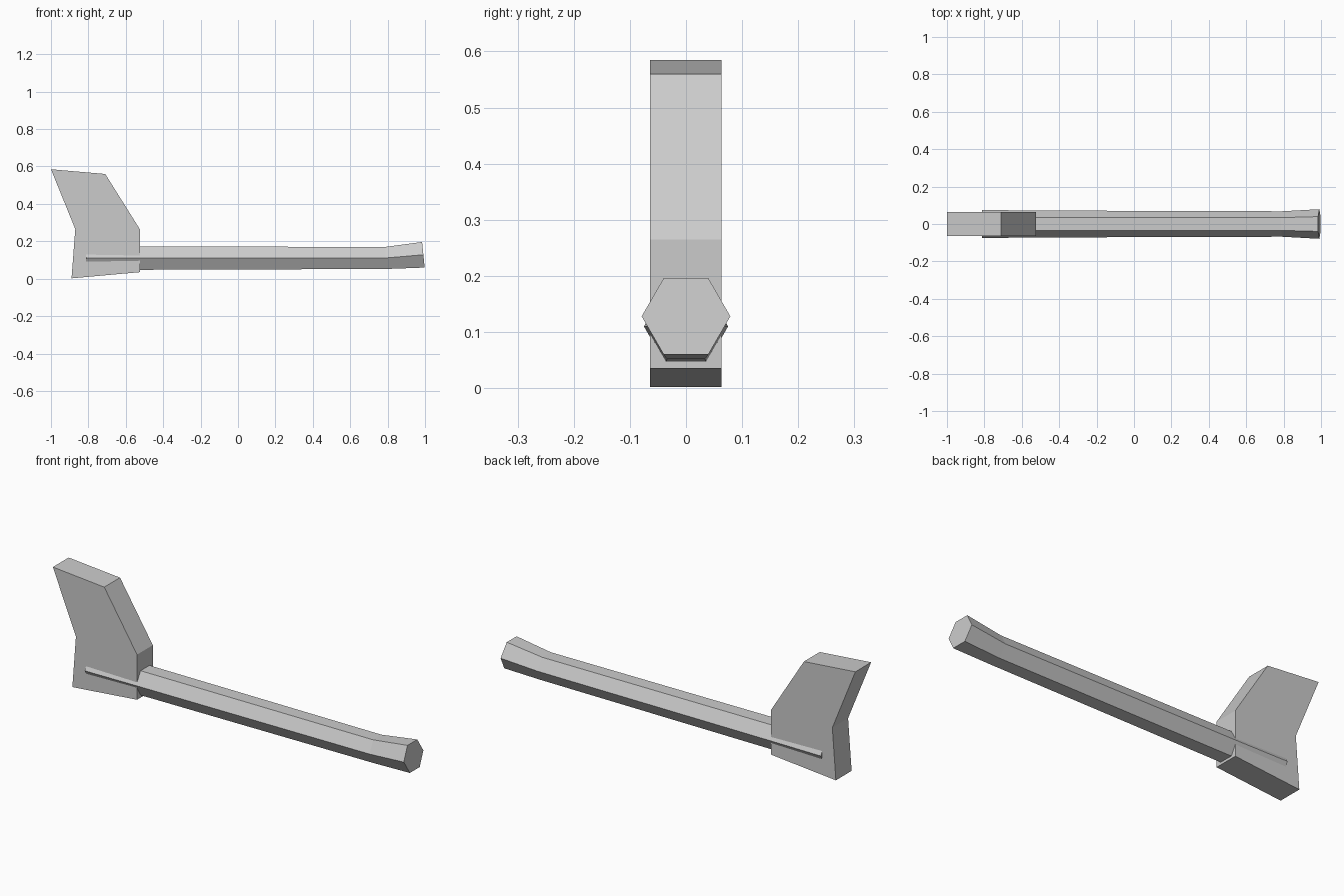
import bpy
import bmesh
import math

cube = bpy.data.objects.get("Cube")
if cube:
    bpy.data.objects.remove(cube, do_unlink=True)

# One plain grey for the whole tool
GREY = (0.6, 0.6, 0.6, 1)
grey = bpy.data.materials.new("plain grey")
grey.use_nodes = True
grey.diffuse_color = GREY
grey.node_tree.nodes["Principled BSDF"].inputs["Base Color"].default_value = GREY


def loft(name, rings):
    """Skin equal-sized rings of points and cap both ends."""
    bm = bmesh.new()
    loops = [[bm.verts.new(p) for p in ring] for ring in rings]
    n = len(loops[0])
    for a, b in zip(loops, loops[1:]):
        for i in range(n):
            j = (i + 1) % n
            bm.faces.new((a[i], a[j], b[j], b[i]))
    bm.faces.new(loops[0])
    bm.faces.new(loops[-1])
    bmesh.ops.recalc_face_normals(bm, faces=bm.faces)
    mesh = bpy.data.meshes.new(name)
    bm.to_mesh(mesh)
    bm.free()
    mesh.materials.append(grey)
    obj = bpy.data.objects.new(name, mesh)
    bpy.context.collection.objects.link(obj)
    return obj


def hexagon(x, z, radius, lean):
    """Cross-section with corners to the sides, leaning back at the top."""
    ring = []
    for i in range(6):
        a = i * math.pi / 3
        up = radius * math.sin(a)
        ring.append((x - lean * up, radius * math.cos(a), z + up))
    return ring


# Axe head: side outline extruded across the width
outline = [(-1, 0.585), (-0.71, 0.56), (-0.525, 0.265),
           (-0.525, 0.035), (-0.89, 0.002), (-0.87, 0.265)]
loft("axe_head", [[(x, y, z) for x, z in outline] for y in (-0.064, 0.063)])

# Handle: straight six-sided shaft with a flared, upturned grip end
stations = [(-0.813, 0.11, 0.075, 0), (-0.525, 0.11, 0.072, 0),
            (0.79, 0.111, 0.068, 0.06), (0.991, 0.128, 0.079, 0.1)]
loft("handle", [hexagon(*s) for s in stations])
